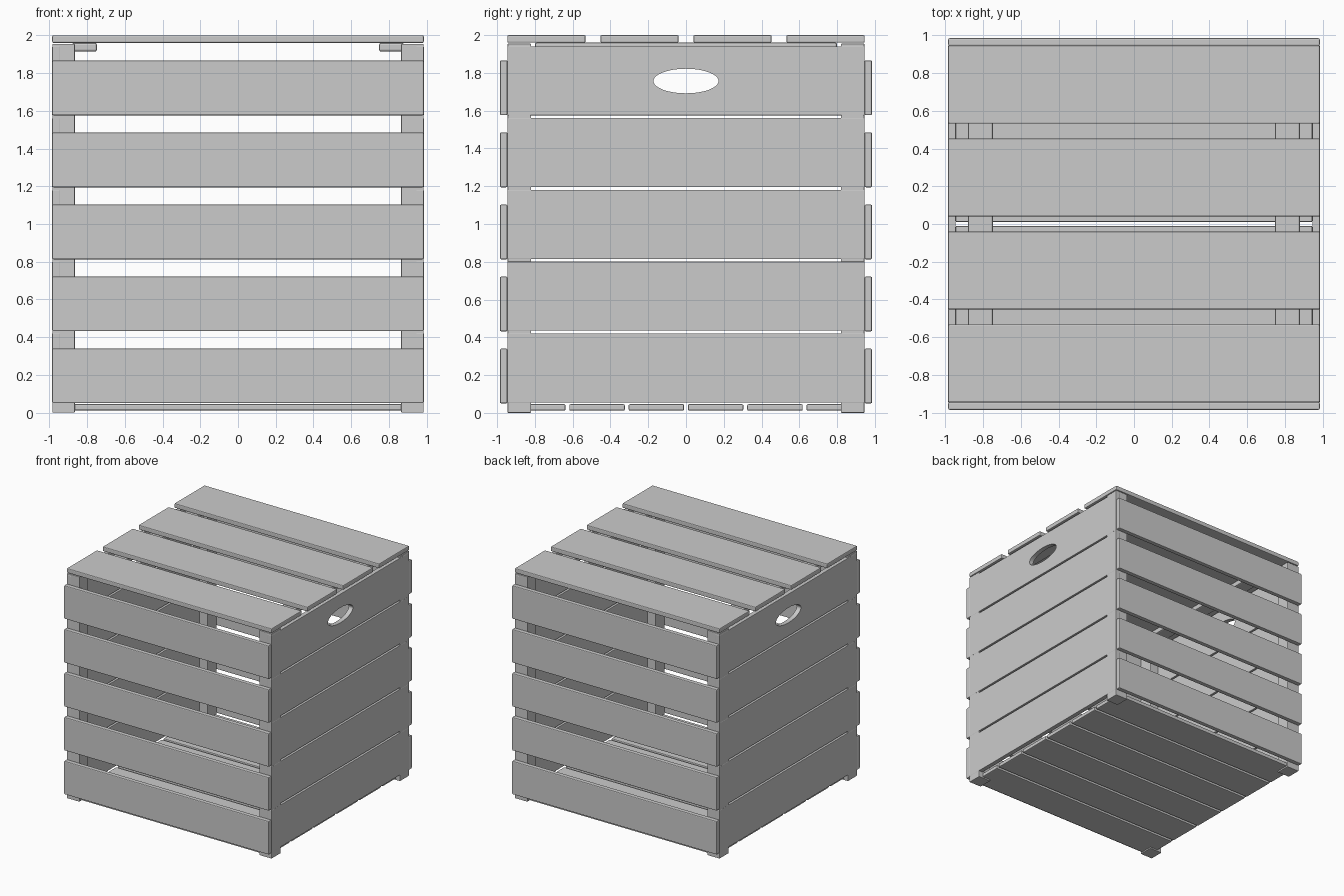
import bpy
import bmesh
from mathutils import Vector

if "Cube" in bpy.data.objects:
    bpy.data.objects.remove(bpy.data.objects["Cube"])


def board(name, x, y, z, bevel=0.007):
    """Box between (min, max) pairs with softly rounded edges."""
    me = bpy.data.meshes.new(name)
    bm = bmesh.new()
    bmesh.ops.create_cube(bm, size=1)
    lo, hi = Vector((x[0], y[0], z[0])), Vector((x[1], y[1], z[1]))
    for v in bm.verts:
        v.co = [(lo[i] + hi[i]) / 2 + v.co[i] * (hi[i] - lo[i]) for i in range(3)]
    bmesh.ops.bevel(bm, geom=bm.edges[:], offset=bevel, segments=2,
                    profile=0.5, affect='EDGES')
    bm.to_mesh(me)
    bm.free()
    ob = bpy.data.objects.new(name, me)
    bpy.context.collection.objects.link(ob)
    return ob


def span(s, a, b):
    """Interval a..b mirrored to side s."""
    return tuple(sorted((s * a, s * b)))


OUT = 0.985   # outer half size
IN = 0.945    # inner face of the outer boards

# Corner posts
for sx in (-1, 1):
    for sy in (-1, 1):
        board("corner_post", span(sx, 0.865, OUT - 0.001), span(sy, 0.82, IN - 0.001),
              (0.0, 1.955), 0.004)

# Front and back slats, widely spaced
for s, label in ((-1, "front"), (1, "back")):
    for i in range(5):
        z = 0.05 + 0.3815 * i
        board(label + "_slat", (-OUT, OUT), span(s, IN, OUT), (z, z + 0.29))

# Side boards, narrowly spaced
top_boards = []
for s, label in ((-1, "left"), (1, "right")):
    for i in range(5):
        z = 0.055 + 0.38 * i
        ob = board(label + "_side_board", span(s, IN, OUT), (-IN, IN), (z, z + 0.366), 0.003)
    top_boards.append(ob)

# Oval hand holes through both top side boards
bpy.ops.mesh.primitive_cylinder_add(vertices=48, radius=1, depth=3,
                                    location=(0, 0, 1.757), rotation=(0, 1.570796, 0))
cutter = bpy.context.object
cutter.name = "hand_hole_cutter"
cutter.scale = (0.065, 0.172, 1)
cutter.hide_render = True
for ob in top_boards:
    mod = ob.modifiers.new("hand_hole", 'BOOLEAN')
    mod.operation = 'DIFFERENCE'
    mod.solver = 'EXACT'
    mod.object = cutter
    bpy.context.view_layer.objects.active = ob
    bpy.ops.object.modifier_apply(modifier=mod.name)
bpy.data.objects.remove(cutter)

# Floor boards
for i in range(6):
    y = (i - 2.5) * 0.314
    board("floor_board", (-IN, IN), (y - 0.147, y + 0.147), (0.012, 0.046))

# Lid boards and the two battens under them
for i in range(4):
    y = (i - 1.5) * 0.4925
    board("lid_board", (-OUT, OUT), (y - 0.207, y + 0.207), (1.96, 2.0))
for s in (-1, 1):
    board("lid_batten", span(s, 0.748, 0.88), (-0.8, 0.8), (1.914, 1.96), 0.01)
